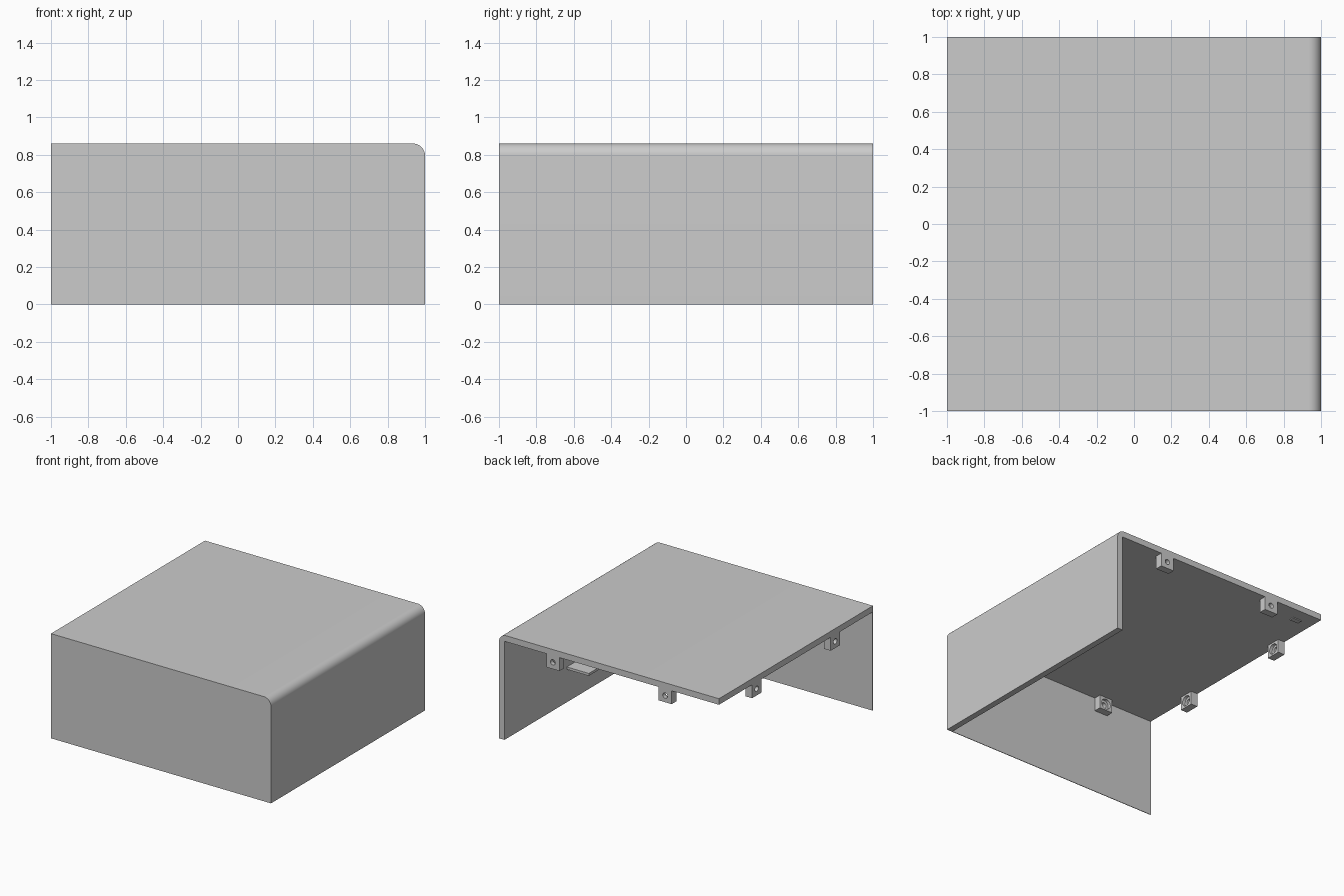
import bpy, bmesh
from math import pi, sin, cos
from mathutils import Vector

cube = bpy.data.objects.get("Cube")
if cube:
    bpy.data.objects.remove(cube, do_unlink=True)

HEIGHT = 0.86
WALL = 0.05
RADIUS = 0.065
SHEET = 0.005
UNDER = HEIGHT - WALL

grey = bpy.data.materials.new("plain grey")
grey.use_nodes = True
grey.diffuse_color = (0.6, 0.6, 0.6, 1)
grey.node_tree.nodes["Principled BSDF"].inputs["Base Color"].default_value = (0.6, 0.6, 0.6, 1)


def add_object(name, bm):
    bmesh.ops.recalc_face_normals(bm, faces=bm.faces)
    mesh = bpy.data.meshes.new(name)
    bm.to_mesh(mesh)
    bm.free()
    mesh.materials.append(grey)
    obj = bpy.data.objects.new(name, mesh)
    bpy.context.collection.objects.link(obj)
    return obj


def extrude_profile(name, points, y0, y1):
    bm = bmesh.new()
    face = bm.faces.new([bm.verts.new((x, y0, z)) for x, z in points])
    moved = bmesh.ops.extrude_face_region(bm, geom=[face])["geom"]
    verts = [g for g in moved if isinstance(g, bmesh.types.BMVert)]
    bmesh.ops.translate(bm, verts=verts, vec=(0, y1 - y0, 0))
    return add_object(name, bm)


def box(name, low, high):
    low, high = Vector(low), Vector(high)
    bm = bmesh.new()
    bmesh.ops.create_cube(bm, size=1)
    for v in bm.verts:
        v.co = (low + high) / 2 + v.co * (high - low)
    return add_object(name, bm)


def cut_cylinder(obj, radius, sides, y0, y1, z):
    ring = [(radius * cos(2 * pi * i / sides), z + radius * sin(2 * pi * i / sides))
            for i in range(sides)]
    cutter = extrude_profile("cutter", ring, y0, y1)
    cutter.hide_render = True
    mod = obj.modifiers.new("hole", "BOOLEAN")
    mod.operation = "DIFFERENCE"
    mod.solver = "EXACT"
    mod.object = cutter
    bpy.context.view_layer.objects.active = obj
    bpy.ops.object.modifier_apply(modifier=mod.name)
    bpy.data.objects.remove(cutter, do_unlink=True)


def smooth(obj):
    bpy.ops.object.select_all(action="DESELECT")
    obj.select_set(True)
    bpy.context.view_layer.objects.active = obj
    bpy.ops.object.shade_smooth_by_angle(angle=pi / 6)


# Rounded top corner shared by the shell and the front sheet
corner = [(1 - RADIUS + RADIUS * sin(a), HEIGHT - RADIUS + RADIUS * cos(a))
          for a in (pi / 2 * i / 12 for i in range(13))]

# Top slab and side wall in one piece, square on the inside
shell_profile = [(-1, UNDER), (-1, HEIGHT)] + corner + [(1, 0), (1 - WALL, 0), (1 - WALL, UNDER)]
smooth(extrude_profile("top_and_side_shell", shell_profile, -1 + SHEET, 1))

# Thin front sheet
smooth(extrude_profile("front_panel", [(-1, 0), (-1, HEIGHT)] + corner + [(1, 0)], -1, -1 + SHEET))

# Screw tab: small through hole, wide nut pocket on the inner side
tab = box("screw_tab", (-0.06, -0.06, -0.11), (0.06, 0, 0))
cut_cylinder(tab, 0.022, 16, -0.1, 0.1, -0.055)
cut_cylinder(tab, 0.042, 16, -0.1, -0.035, -0.055)
smooth(tab)

# Two tabs along each of the back, open side and front edges
edges = (("back", (0, 1), (1, 0), 0),
         ("right", (-1, 0), (0, 1), pi / 2),
         ("front", (0, -1 + SHEET), (1, 0), pi))
for name, middle, along, turn in edges:
    for number, offset in enumerate((-0.51, 0.51), 1):
        copy = bpy.data.objects.new(f"{name}_tab_{number}", tab.data)
        copy.location = (middle[0] + along[0] * offset, middle[1] + along[1] * offset, UNDER)
        copy.rotation_euler.z = turn
        bpy.context.collection.objects.link(copy)
bpy.data.objects.remove(tab, do_unlink=True)

# Small shelf on the inside of the side wall
box("inner_shelf", (0.75, -0.19, 0.27), (1 - WALL, 0.19, 0.29))

# Small raised mark under the slab
box("underside_mark", (-0.89, 0.86, UNDER - 0.008), (-0.81, 0.9, UNDER))
